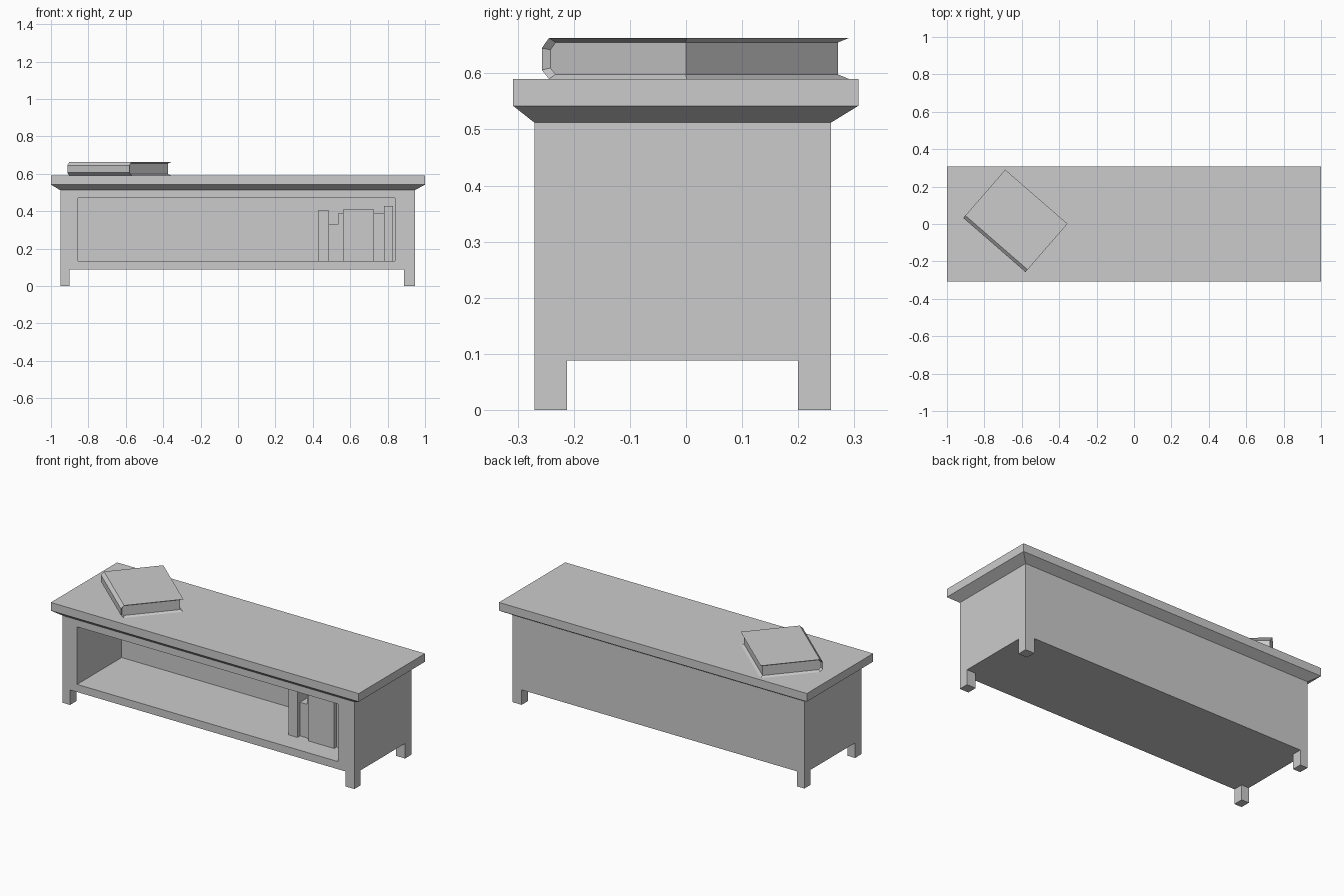
import bpy, bmesh, math
from mathutils import Matrix

if "Cube" in bpy.data.objects:
    bpy.data.objects.remove(bpy.data.objects["Cube"])


def finish(name, bm, matrix=None):
    bmesh.ops.recalc_face_normals(bm, faces=bm.faces)
    mesh = bpy.data.meshes.new(name)
    bm.to_mesh(mesh)
    bm.free()
    obj = bpy.data.objects.new(name, mesh)
    bpy.context.collection.objects.link(obj)
    if matrix:
        obj.matrix_world = matrix
    return obj


def box_bm(x, y, z):
    bm = bmesh.new()
    bmesh.ops.create_cube(bm, size=1)
    for v in bm.verts:
        v.co = [r[0] if c < 0 else r[1] for c, r in zip(v.co, (x, y, z))]
    return bm


def box(name, x, y, z):
    return finish(name, box_bm(x, y, z))


BX, BY = (-0.95, 0.945), (-0.27, 0.258)
OX, OZ = (-0.856, 0.839), (0.133, 0.471)

# Tabletop with a chamfered underside
bm = box_bm((-1, 1), (-0.308, 0.307), (0.542, 0.59))
bottom = next(f for f in bm.faces if f.normal.z < -0.9 or f.calc_center_median().z < 0.55)
under = bmesh.ops.extrude_discrete_faces(bm, faces=[bottom])["faces"][0]
for v in under.verts:
    v.co = (BX[v.co.x > 0], BY[v.co.y > 0], 0.512)
finish("tabletop", bm)

# Cabinet body with an open shelf recess in front
bm = box_bm(BX, BY, (0.088, 0.512))
bm.normal_update()
front = min(bm.faces, key=lambda f: f.calc_center_median().y)
bmesh.ops.inset_region(bm, faces=[front], thickness=0.04)
for v in front.verts:
    v.co = (OX[v.co.x > 0], BY[0], OZ[v.co.z > 0.3])
back = bmesh.ops.extrude_discrete_faces(bm, faces=[front])["faces"][0]
for v in back.verts:
    v.co.y = 0.143
finish("cabinet_body", bm)

# Four short feet
for side, x in (("left", (-0.95, -0.902)), ("right", (0.887, 0.945))):
    for end, y in (("front", (-0.27, -0.212)), ("back", (0.2, 0.258))):
        box(f"{end}_{side}_foot", x, y, (0, 0.088))

# Row of books on the shelf: left, right, top, front
row = [(0.428, 0.487, 0.405, -0.145), (0.487, 0.535, 0.33, -0.12),
       (0.535, 0.561, 0.388, -0.125), (0.561, 0.727, 0.41, -0.147),
       (0.727, 0.78, 0.389, -0.125), (0.78, 0.829, 0.427, -0.14)]
for i, (x0, x1, top, y) in enumerate(row):
    box(f"shelf_book_{i + 1}", (x0, x1), (y, 0.1), (OZ[0], top))

# Large book lying on top: chamfered spine, pages recessed on three sides
profile = [(0.017, 0), (0, 0.016), (0, 0.055), (0.017, 0.073), (0.342, 0.073), (0.342, 0)]
bm = bmesh.new()
end_a = bm.faces.new([bm.verts.new((u, 0, z)) for u, z in profile])
ext = bmesh.ops.extrude_face_region(bm, geom=[end_a], use_keep_orig=True)["geom"]
for v in ext:
    if isinstance(v, bmesh.types.BMVert):
        v.co.y = 0.441
bmesh.ops.recalc_face_normals(bm, faces=bm.faces)
pages = [f for f in bm.faces if abs(f.normal.y) > 0.9 or f.normal.x > 0.9]
bmesh.ops.inset_region(bm, faces=pages, thickness=0.008, depth=-0.014,
                       use_boundary=True, use_even_offset=True)
finish("lying_book", bm,
       Matrix.Translation((-0.58, -0.257, 0.59)) @ Matrix.Rotation(math.radians(49), 4, "Z"))
